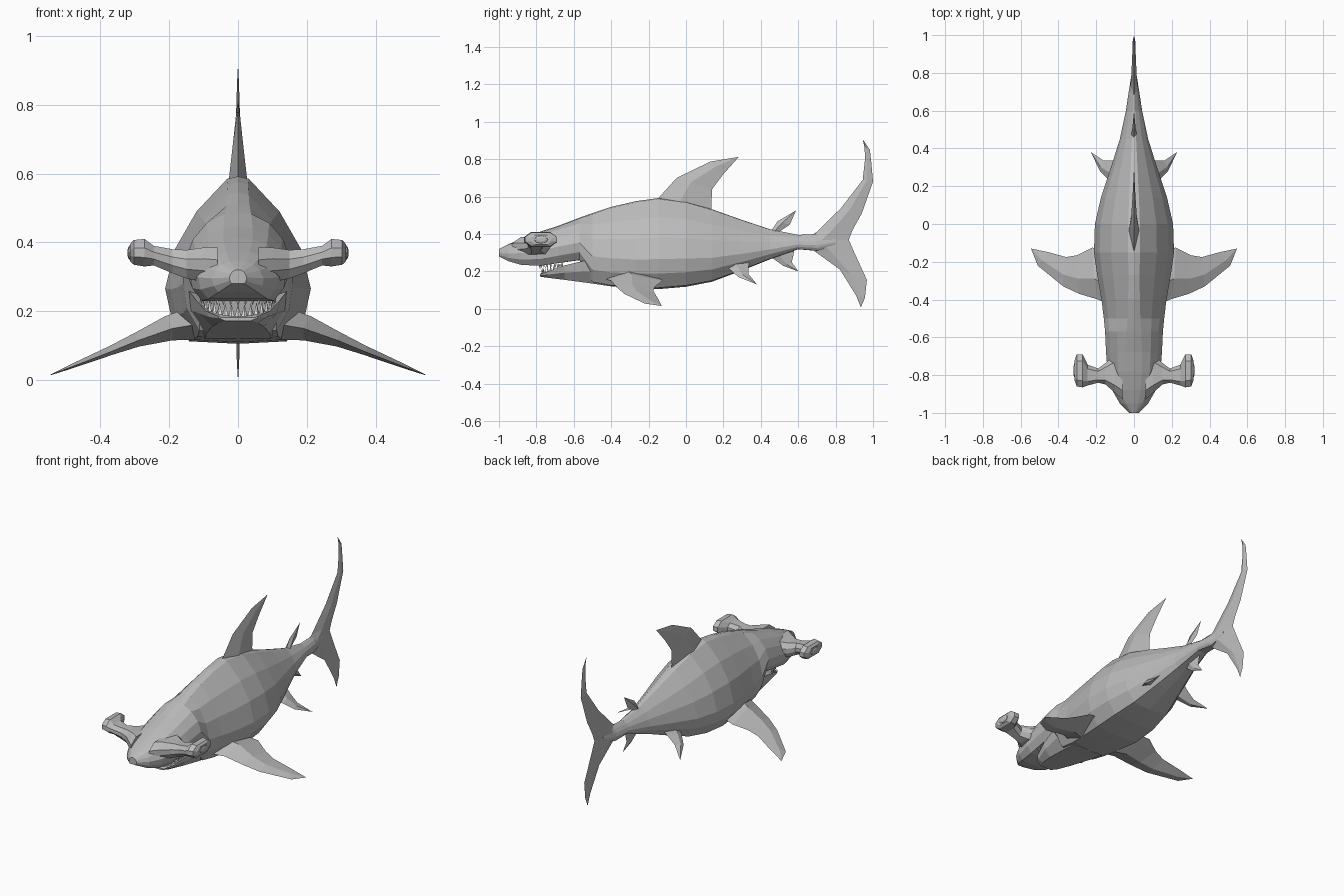
import bpy, bmesh, math
from mathutils import Vector

if "Cube" in bpy.data.objects:
    bpy.data.objects.remove(bpy.data.objects["Cube"])


def material(name, rgb):
    m = bpy.data.materials.new(name)
    m.diffuse_color = (*rgb, 1)
    m.use_nodes = True
    m.node_tree.nodes["Principled BSDF"].inputs["Base Color"].default_value = m.diffuse_color
    return m


GREY = material("skin grey", (0.5, 0.5, 0.5))
WHITE = material("tooth white", (0.95, 0.95, 0.95))


def finish(name, bm, mat):
    bmesh.ops.remove_doubles(bm, verts=bm.verts, dist=0.0005)
    bmesh.ops.recalc_face_normals(bm, faces=bm.faces)
    me = bpy.data.meshes.new(name)
    bm.to_mesh(me)
    bm.free()
    me.materials.append(mat)
    ob = bpy.data.objects.new(name, me)
    bpy.context.collection.objects.link(ob)
    return ob


def loft(name, rings, mat=GREY):
    """Skin a row of closed rings and cap both ends."""
    bm = bmesh.new()
    vs = [[bm.verts.new(p) for p in r] for r in rings]
    n = len(rings[0])
    for a, b in zip(vs, vs[1:]):
        for i in range(n):
            j = (i + 1) % n
            bm.faces.new((a[i], a[j], b[j], b[i]))
    bm.faces.new(vs[0])
    bm.faces.new(vs[-1])
    return finish(name, bm, mat)


def fin(name, sections, axis, ridge=0.4):
    """Diamond-section fin from (leading point, trailing point, half thickness)."""
    rings = []
    for lead, trail, t in sections:
        a, b = Vector(lead), Vector(trail)
        mid, off = a.lerp(b, ridge), Vector(axis) * t
        rings.append([a, mid + off, b, mid - off])
    return loft(name, rings)


def upright(name, sections):
    """Fin in the centre plane, given as (y, z) pairs."""
    return fin(name, [((0, *a), (0, *b), t) for a, b, t in sections], (1, 0, 0))


def paired(name, sections, axis):
    for side, s in (("left", -1), ("right", 1)):
        flip = lambda p: (p[0] * s, p[1], p[2])
        fin(f"{name}_{side}", [(flip(a), flip(b), t) for a, b, t in sections], flip(axis))


# Body: y, top, bottom, half width, amount of head shape
BODY = [(0, 1), (.15, .985), (.57, .79), (.86, .57), (1, .33), (.92, .17), (.67, .015), (0, 0)]
HEAD = [(0, 1), (.3, .98), (.6, .9), (.85, .7), (1, .45), (.95, .2), (.75, 0), (0, 0)]
stations = [
    (-1.0, .32, .28, .025, 1), (-.95, .345, .255, .075, 1), (-.88, .375, .235, .115, 1),
    (-.78, .412, .23, .14, 1), (-.68, .445, .245, .148, .9), (-.57, .487, .26, .153, .7),
    (-.5, .512, .14, .16, .4), (-.4, .545, .12, .172, .2), (-.27, .575, .11, .195, 0),
    (-.15, .592, .105, .212, 0), (0, .575, .118, .207, 0), (.14, .532, .145, .175, 0),
    (.3, .475, .205, .122, 0), (.45, .425, .265, .075, 0), (.6, .395, .318, .043, 0),
    (.7, .40, .31, .028, 0), (.8, .39, .34, .012, 0)]
rings = []
for y, top, bot, w, k in stations:
    half = [((a[0] * (1 - k) + b[0] * k) * w,
             bot + (top - bot) * (a[1] * (1 - k) + b[1] * k)) for a, b in zip(BODY, HEAD)]
    rings.append([(x, y, z) for x, z in half] + [(-x, y, z) for x, z in half[-2:0:-1]])
loft("body", rings)

# Lower jaw: y, half width, rim height, bottom height
jaw = [(-.78, .06, .187, .172), (-.74, .092, .2, .166), (-.65, .122, .232, .155),
       (-.5, .15, .268, .135), (-.4, .155, .25, .12)]
loft("lower_jaw", [[(-w, y, t), (-w * .92, y, (t + b) / 2), (-w * .62, y, b), (w * .62, y, b),
                    (w * .92, y, (t + b) / 2), (w, y, t), (w * .85, y, t - .005),
                    (-w * .85, y, t - .005)] for y, w, t, b in jaw])

# Teeth: one row on each jaw following its arc
for row, down, count in (("lower_teeth", False, 17), ("upper_teeth", True, 15)):
    bm = bmesh.new()
    for i in range(count):
        a = math.radians(-80 + 160 * i / (count - 1))
        x, y = .108 * math.sin(a), -.64 - .13 * math.cos(a)
        z = .187 + (y + .78) * .33
        tip = z + .03
        if down:
            y -= .012
            z, tip = .238, .238 - .022 + (y + .78) * .06
        d = Vector((math.cos(a), math.sin(a), 0)) * .009
        n = Vector((math.sin(a), -math.cos(a), 0)) * .005
        c = Vector((x, y, z - (0 if down else .006)))
        base = [bm.verts.new(c + v) for v in (d, n, -d, -n)]
        top = bm.verts.new((x, y, tip))
        bm.faces.new(base)
        for j in range(4):
            bm.faces.new((base[j], base[(j + 1) % 4], top))
    finish(row, bm, WHITE)

# Hammer arms: x, front y, back y, bottom z, top z
arm = [(.06, -.93, -.69, .275, .385), (.10, -.895, -.69, .285, .385), (.15, -.85, -.735, .295, .378),
       (.19, -.84, -.765, .31, .38), (.245, -.855, -.745, .333, .39), (.272, -.865, -.69, .33, .41),
       (.303, -.86, -.69, .335, .407), (.314, -.83, -.72, .345, .395)]
for side, s in (("left", -1), ("right", 1)):
    rings = []
    for x, y0, y1, z0, z1 in arm:
        cy, cz, ry, rz = (y0 + y1) / 2, (z0 + z1) / 2, (y1 - y0) / 2, (z1 - z0) / 2
        rings.append([(s * x, cy + ry * p, cz + rz * q) for p, q in
                      ((-1, -.35), (-.6, -1), (.6, -1), (1, -.35),
                       (1, .35), (.6, 1), (-.6, 1), (-1, .35))])
    loft(f"hammer_{side}", rings)
    # Eye: low dome on the end of the arm
    loft(f"eye_{side}", [[(s * x, -.775 + r * 1.3 * math.cos(i * math.pi / 4),
                           .37 + r * .75 * math.sin(i * math.pi / 4)) for i in range(8)]
                         for x, r in ((.31, .03), (.317, .027), (.321, .014))])

# Centre fins
upright("dorsal_fin", [
    ((-.16, .57), (.14, .50), .03), ((-.14, .60), (.135, .55), .027),
    ((-.05, .70), (.14, .64), .016), ((.13, .787), (.2, .72), .007),
    ((.28, .812), (.28, .81), .001)])
upright("rear_dorsal_fin", [
    ((.44, .38), (.52, .37), .015), ((.455, .415), (.495, .41), .014),
    ((.49, .468), (.555, .45), .008), ((.588, .526), (.588, .525), .001)])
upright("anal_fin", [
    ((.43, .31), (.58, .33), .012), ((.45, .28), (.575, .29), .012),
    ((.52, .23), (.565, .25), .006), ((.6, .2), (.6, .201), .001)])
upright("tail_fin", [
    ((.935, .008), (.936, .01), .001), ((.91, .07), (.957, .06), .004),
    ((.823, .21), (.967, .155), .007), ((.705, .295), (.905, .29), .012),
    ((.62, .36), (.87, .37), .02), ((.7, .412), (.89, .42), .015),
    ((.83, .54), (.94, .51), .01), ((.945, .69), (1, .68), .007),
    ((.957, .80), (.99, .79), .005), ((.955, .86), (.983, .85), .003),
    ((.945, .905), (.946, .905), .001)])

# Paired fins
paired("pectoral_fin", [
    ((.13, -.43, .16), (.15, -.14, .165), .045), ((.19, -.40, .15), (.22, -.125, .15), .035),
    ((.29, -.37, .115), (.3, -.165, .12), .02), ((.375, -.33, .08), (.36, -.175, .095), .013),
    ((.51, -.22, .028), (.45, -.15, .055), .006), ((.545, -.13, .015), (.544, -.13, .015), .001)],
    (.3, 0, 1))
paired("pelvic_fin", [
    ((.08, .2, .24), (.08, .34, .26), .02), ((.135, .235, .21), (.115, .335, .225), .014),
    ((.18, .28, .17), (.16, .335, .185), .008), ((.228, .38, .13), (.227, .38, .13), .001)],
    (.6, 0, .8))
